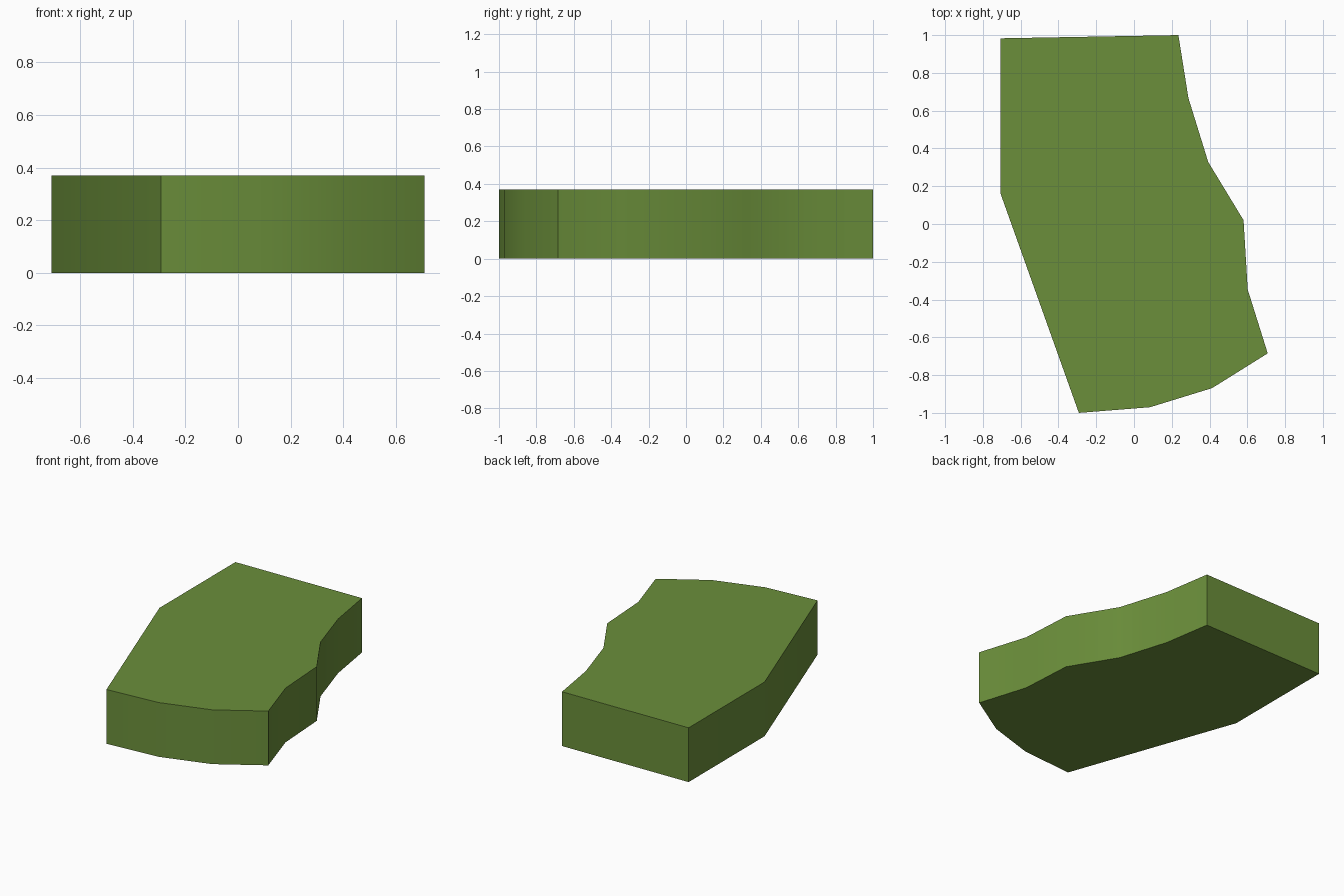
import bpy, bmesh, math

if "Cube" in bpy.data.objects:
    bpy.data.objects.remove(bpy.data.objects["Cube"])

HEIGHT = 0.37
# Plan outline of the slab, clockwise from the back left corner
OUTLINE = [(-0.708, 0.983), (0.235, 1.0), (0.288, 0.667), (0.393, 0.328),
           (0.58, 0.02), (0.602, -0.347), (0.708, -0.685), (0.413, -0.869),
           (0.085, -0.97), (-0.292, -1.0), (-0.708, 0.165)]

green = bpy.data.materials.new("grass green")
green.diffuse_color = (0.147, 0.274, 0.043, 1)
green.use_nodes = True
green.node_tree.nodes["Principled BSDF"].inputs["Base Color"].default_value = green.diffuse_color

# Slab: outline face extruded upwards
bm = bmesh.new()
base = bm.faces.new([bm.verts.new((x, y, 0)) for x, y in OUTLINE])
top = bmesh.ops.extrude_face_region(bm, geom=[base], use_keep_orig=True)
bmesh.ops.translate(bm, vec=(0, 0, HEIGHT),
                    verts=[v for v in top["geom"] if isinstance(v, bmesh.types.BMVert)])
bmesh.ops.recalc_face_normals(bm, faces=bm.faces)
mesh = bpy.data.meshes.new("ground_slab")
bm.to_mesh(mesh)
bm.free()
mesh.materials.append(green)
slab = bpy.data.objects.new("ground_slab", mesh)
bpy.context.collection.objects.link(slab)

# Soft shading along the gently bending sides, sharp corners elsewhere
bpy.context.view_layer.objects.active = slab
slab.select_set(True)
bpy.ops.object.shade_smooth_by_angle(angle=math.radians(30))
